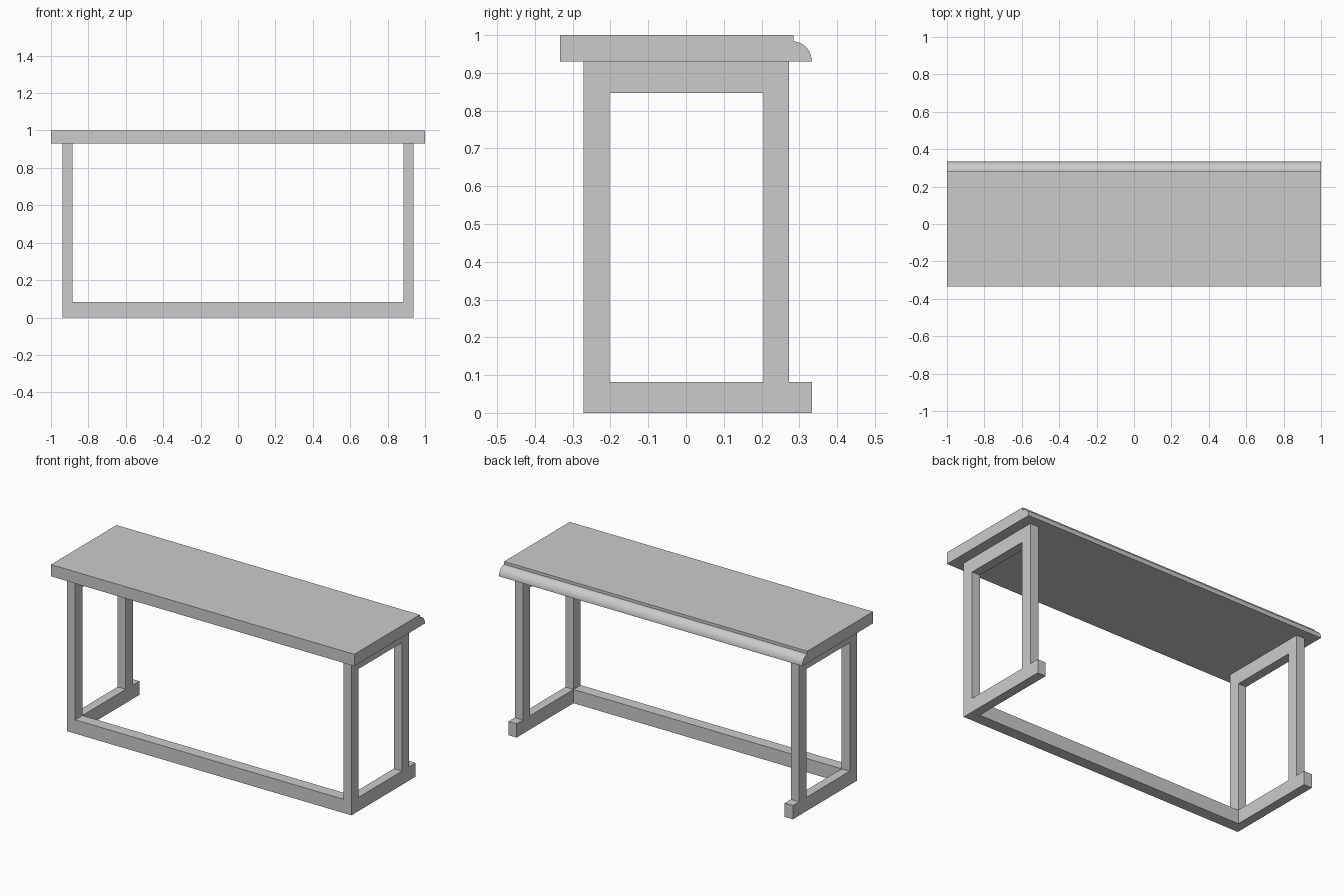
import bpy, bmesh
from math import sin, cos, pi, radians

if "Cube" in bpy.data.objects:
    bpy.data.objects.remove(bpy.data.objects["Cube"])


def extrude_profile(name, loops, x0, x1):
    """Fill closed (y, z) loops, inner loops being holes, and extrude along x."""
    bm = bmesh.new()
    edges = []
    for loop in loops:
        vs = [bm.verts.new((x0, y, z)) for y, z in loop]
        edges += [bm.edges.new((vs[i - 1], vs[i])) for i in range(len(vs))]
    bmesh.ops.triangle_fill(bm, edges=edges, use_beauty=True, normal=(1, 0, 0))
    ext = bmesh.ops.extrude_face_region(bm, geom=bm.faces[:])
    moved = [g for g in ext["geom"] if isinstance(g, bmesh.types.BMVert)]
    bmesh.ops.translate(bm, verts=moved, vec=(x1 - x0, 0, 0))
    bmesh.ops.recalc_face_normals(bm, faces=bm.faces[:])
    mesh = bpy.data.meshes.new(name)
    bm.to_mesh(mesh)
    bm.free()
    obj = bpy.data.objects.new(name, mesh)
    bpy.context.collection.objects.link(obj)
    return obj


# Main levels and leg positions
TOP_Z, RAIL_Z, FOOT_Z = 0.93, 0.847, 0.082
Y_OUT, Y_IN = 0.271, 0.203
X_IN, X_OUT = 0.884, 0.938

# Table top with a stepped, rounded back edge
STEP_Y, EDGE_Y, STEP_Z = 0.284, 0.333, 0.983
arc = [(STEP_Y + (EDGE_Y - STEP_Y) * sin(i * pi / 24),
        TOP_Z + (STEP_Z - TOP_Z) * cos(i * pi / 24)) for i in range(13)]
top = extrude_profile(
    "table_top",
    [[(-EDGE_Y, TOP_Z), (-EDGE_Y, 1), (STEP_Y, 1)] + arc], -1, 1)
bpy.context.view_layer.objects.active = top
top.select_set(True)
bpy.ops.object.shade_smooth_by_angle(angle=radians(30))

# Leg frames: one hollow frame with a protruding back foot, mirrored
outer = [(-Y_OUT, 0), (EDGE_Y, 0), (EDGE_Y, FOOT_Z), (Y_OUT + 0.002, FOOT_Z),
         (Y_OUT + 0.002, TOP_Z), (-Y_OUT, TOP_Z)]
inner = [(-Y_IN, FOOT_Z), (Y_IN + 0.002, FOOT_Z),
         (Y_IN + 0.002, RAIL_Z), (-Y_IN, RAIL_Z)]
legs = extrude_profile("leg_frames", [outer, inner], X_IN, X_OUT)
mirror = legs.modifiers.new("mirror", 'MIRROR')
mirror.use_axis = (True, False, False)

# Front floor rail joining the two frames
extrude_profile("front_floor_rail",
                [[(-Y_OUT, 0), (-Y_IN, 0), (-Y_IN, FOOT_Z), (-Y_OUT, FOOT_Z)]],
                -X_IN, X_IN)
